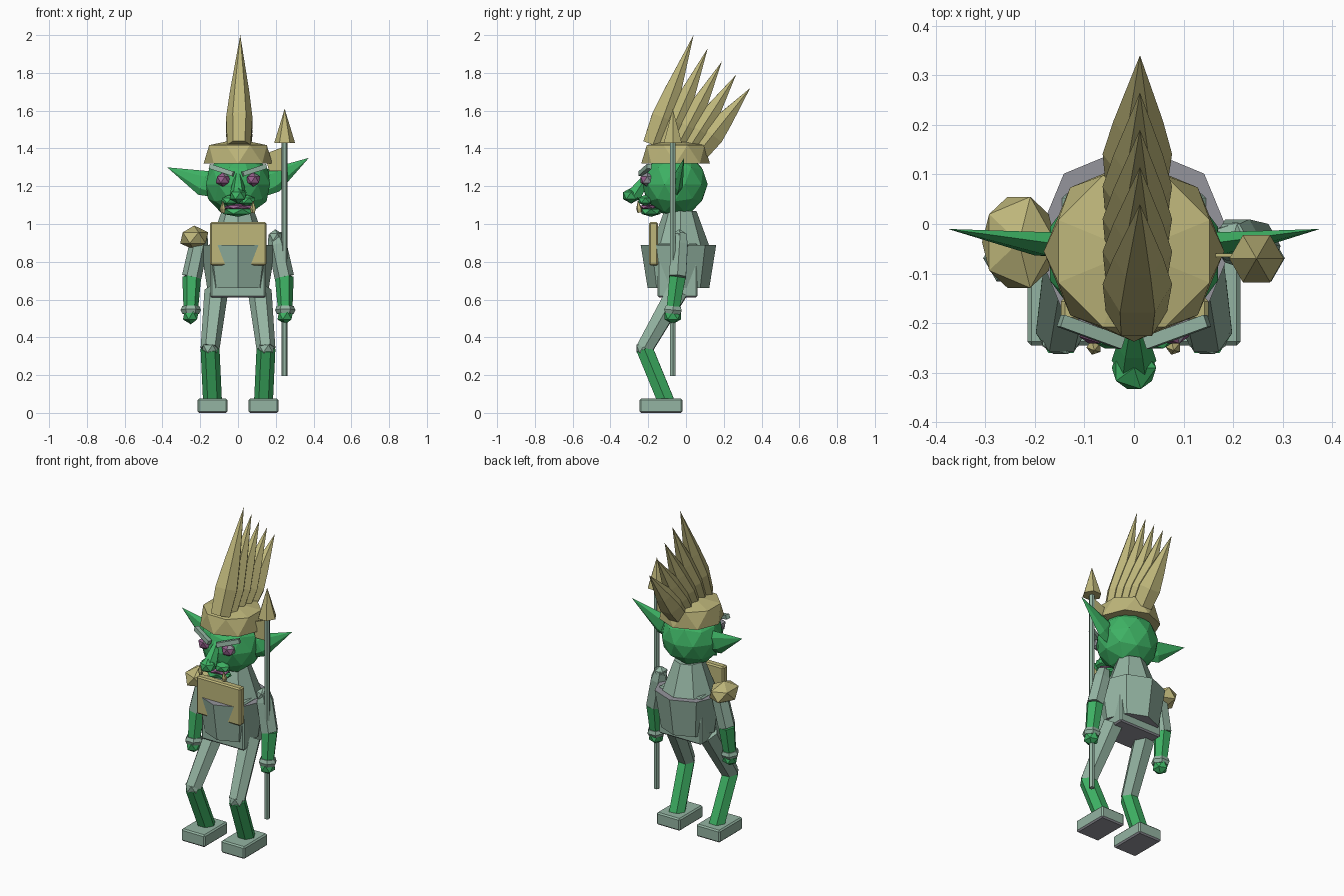
import bpy, bmesh, math
from mathutils import Vector

if "Cube" in bpy.data.objects:
    bpy.data.objects.remove(bpy.data.objects["Cube"])


def material(name, rgb):
    m = bpy.data.materials.new(name)
    m.diffuse_color = (*rgb, 1)
    m.use_nodes = True
    m.node_tree.nodes["Principled BSDF"].inputs["Base Color"].default_value = m.diffuse_color
    return m


GREEN = material("green skin", (0.048, 0.445, 0.127))
SAGE = material("sage cloth", (0.296, 0.456, 0.361))
TAN = material("tan leather", (0.514, 0.468, 0.195))
GREY = material("grey lining", (0.30, 0.30, 0.335))
MAUVE = material("mauve", (0.305, 0.114, 0.263))


def finish(name, bm, mat, second=None, rule=None):
    """Make an object; faces passing the rule get the second material."""
    bmesh.ops.recalc_face_normals(bm, faces=bm.faces)
    bm.normal_update()
    if rule:
        for f in bm.faces:
            f.material_index = int(rule(f))
    me = bpy.data.meshes.new(name)
    bm.to_mesh(me)
    bm.free()
    me.materials.append(mat)
    if second:
        me.materials.append(second)
    ob = bpy.data.objects.new(name, me)
    bpy.context.collection.objects.link(ob)
    return ob


def loft(name, a, b, rings, n, mat, flat=1, turn=0, twist=0, second=None, rule=None):
    """Polygon rings (t, radius) from a to b; radius 0 gives a point."""
    a, b = Vector(a), Vector(b)
    d = (b - a).normalized()
    u = d.cross(Vector((0, 1, 0))).normalized()
    v = d.cross(u)
    bm = bmesh.new()
    prev = None
    for i, (t, r) in enumerate(rings):
        c = a.lerp(b, t)
        if r == 0:
            cur = [bm.verts.new(c)]
        else:
            angles = [2 * math.pi * (k + turn + i * twist) / n for k in range(n)]
            cur = [bm.verts.new(c + r * (u * math.cos(w) + v * flat * math.sin(w))) for w in angles]
        if prev:
            for k in range(n):
                j = (k + 1) % n
                if len(cur) == 1:
                    bm.faces.new((prev[k], prev[j], cur[0]))
                elif twist:
                    bm.faces.new((prev[k], prev[j], cur[k]))
                    bm.faces.new((prev[j], cur[j], cur[k]))
                else:
                    bm.faces.new((prev[k], prev[j], cur[j], cur[k]))
        else:
            bm.faces.new(cur)
        prev = cur
    if len(prev) > 1:
        bm.faces.new(prev)
    return finish(name, bm, mat, second, rule)


def ball(name, c, size, sub, mat, second=None, rule=None):
    bm = bmesh.new()
    bmesh.ops.create_icosphere(bm, subdivisions=sub, radius=1)
    for v in bm.verts:
        v.co = Vector(c) + Vector(v.co[k] * size[k] for k in range(3))
    return finish(name, bm, mat, second, rule)


def box(name, lo, hi, mat, bevel=0.008, second=None, rule=None):
    bm = bmesh.new()
    bmesh.ops.create_cube(bm, size=1)
    for v in bm.verts:
        v.co = Vector((lo[k] + hi[k]) / 2 + v.co[k] * (hi[k] - lo[k]) for k in range(3))
    ob = finish(name, bm, mat, second, rule)
    if bevel:
        mod = ob.modifiers.new("bevel", "BEVEL")
        mod.width = bevel
        mod.segments = 1
    return ob


def underside(f):
    return f.normal.z < -0.9


# Torso, flared vest and neck
box("torso", (-0.145, -0.15, 0.61), (0.145, 0.06, 0.9), SAGE, 0.008, GREY, underside)
loft("vest", (0, -0.04, 0.66), (0, -0.04, 0.89), [(0, 0.163), (1, 0.2)], 8, SAGE,
     second=GREY, rule=lambda f: abs(f.normal.z) > 0.9)
loft("neck", (0, -0.03, 0.88), (0, -0.03, 1.07), [(0, 0.155), (1, 0.085)], 8, SAGE)
box("chest_plate", (-0.147, -0.195, 0.78), (0.15, -0.148, 1.01), TAN)

# Head and face
ball("head", (0, -0.06, 1.21), (0.178, 0.175, 0.172), 2, GREEN)
ball("nose_tip", (0, -0.29, 1.15), (0.05, 0.05, 0.042), 1, GREEN)
loft("nose_bridge", (0, -0.2, 1.265), (0, -0.275, 1.15), [(0, 0.015), (0.6, 0.035), (1, 0.045)], 6, GREEN)
ball("mouth", (0, -0.2, 1.09), (0.088, 0.048, 0.017), 1, MAUVE)
ball("jaw", (0, -0.185, 1.066), (0.09, 0.06, 0.028), 1, GREEN)

for side, s in (("left", -1), ("right", 1)):
    ball(side + "_eye", (s * 0.08, -0.205, 1.235), (0.042, 0.042, 0.038), 1, GREY,
         MAUVE, lambda f: f.normal.y < -0.45)
    loft(side + "_eyebrow", (s * 0.025, -0.24, 1.265), (s * 0.148, -0.195, 1.305),
         [(0, 0.018), (1, 0.018)], 4, SAGE, turn=0.5)
    ball(side + "_lip", (s * 0.045, -0.215, 1.125), (0.052, 0.042, 0.03), 1, GREEN)
    loft(side + "_tusk", (s * 0.08, -0.245, 1.06), (s * 0.08, -0.255, 1.125),
         [(0, 0.012), (0.35, 0.016), (1, 0)], 5, TAN)
    tip = 1.30 if s < 0 else 1.35
    loft(side + "_ear", (s * 0.12, -0.05, 1.19), (s * 0.375, -0.01, tip),
         [(0, 0.05), (0.25, 0.068), (1, 0)], 6, GREEN, flat=0.4)

    # Arm
    shoulder, elbow, wrist = (s * 0.195, -0.03, 0.95), (s * 0.245, -0.045, 0.72), (s * 0.25, -0.07, 0.54)
    loft(side + "_sleeve", shoulder, elbow, [(0, 0.035), (0.25, 0.05), (1, 0.052)], 6, SAGE)
    ball(side + "_shoulder", (s * 0.197, -0.035, 0.93), (0.042, 0.045, 0.042), 1, SAGE)
    loft(side + "_forearm", elbow, wrist, [(0, 0.05), (1, 0.038)], 6, GREEN)
    loft(side + "_cuff", (s * 0.25, -0.067, 0.565), (s * 0.25, -0.071, 0.525),
         [(0, 0.045), (0.5, 0.054), (1, 0.045)], 6, SAGE)
    ball(side + "_hand", (s * 0.25, -0.07, 0.515), (0.046, 0.05, 0.046), 1, GREEN)

    # Leg
    hip, knee, ankle = (s * 0.115, -0.045, 0.645), (s * 0.148, -0.22, 0.34), (s * 0.135, -0.105, 0.06)
    loft(side + "_thigh", hip, knee, [(0, 0.063), (1, 0.05)], 6, SAGE)
    ball(side + "_knee", knee, (0.05, 0.05, 0.045), 1, SAGE)
    loft(side + "_shin", knee, ankle, [(0, 0.05), (1, 0.05)], 6, GREEN)
    box(side + "_foot", (s * 0.135 - 0.08, -0.245, 0), (s * 0.135 + 0.08, -0.018, 0.075),
        SAGE, 0.008, GREY, underside)

# Single shoulder guard
ball("shoulder_guard", (-0.232, -0.037, 0.927), (0.083, 0.108, 0.065), 1, TAN)

# Cap and crest of spikes
loft("cap", (0, -0.055, 1.32), (0, -0.055, 1.45),
     [(0, 0.182), (0.75, 0.165), (1, 0)], 8, TAN, twist=0.5)
for i in range(5):
    k = i / 4
    loft(f"crest_spike_{i + 1}", (0.005, -0.175 + 0.25 * k, 1.42 - 0.03 * k),
         (0.012, 0.04 + 0.3 * k, 2.0 - 0.28 * k),
         [(0, 0.062), (0.25, 0.07), (0.5, 0.05), (1, 0)], 6, TAN)

# Spear with small pennant
loft("spear_shaft", (0.247, -0.07, 0.195), (0.247, -0.07, 1.45), [(0, 0.016), (1, 0.016)], 6, SAGE)
loft("spear_head", (0.247, -0.07, 1.43), (0.247, -0.07, 1.61), [(0, 0.055), (1, 0)], 6, TAN)
bm = bmesh.new()
outline = [(0.245, 1.41), (0.14, 1.37), (0.165, 1.28), (0.245, 1.28)]
face = bm.faces.new([bm.verts.new((x, -0.067, z)) for x, z in outline])
ext = bmesh.ops.extrude_face_region(bm, geom=[face])["geom"]
bmesh.ops.translate(bm, vec=(0, 0.008, 0), verts=[e for e in ext if isinstance(e, bmesh.types.BMVert)])
finish("pennant", bm, TAN)
